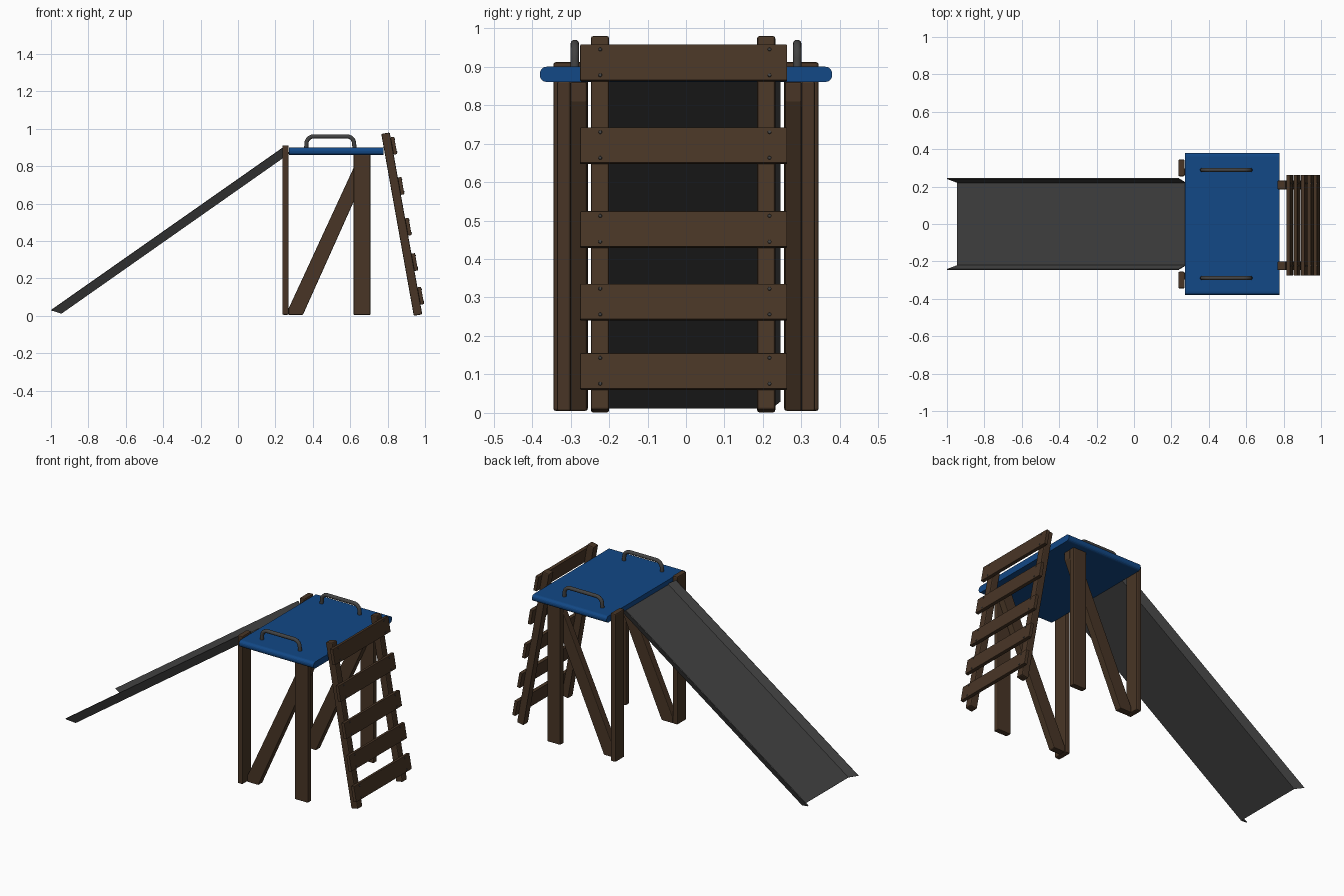
import bpy, bmesh, math
from mathutils import Matrix, Vector

if "Cube" in bpy.data.objects:
    bpy.data.objects.remove(bpy.data.objects["Cube"])


def material(name, rgb):
    m = bpy.data.materials.new(name)
    m.diffuse_color = (*rgb, 1)
    m.use_nodes = True
    m.node_tree.nodes["Principled BSDF"].inputs["Base Color"].default_value = m.diffuse_color
    return m


WOOD = material("brown wood", (0.065, 0.036, 0.019))
BLUE = material("blue board", (0.006, 0.065, 0.24))
METAL = material("dark grey", (0.055, 0.055, 0.055))


def make(name, bm, mat, bevel=0.0, segments=2):
    bmesh.ops.recalc_face_normals(bm, faces=bm.faces)
    me = bpy.data.meshes.new(name)
    bm.to_mesh(me)
    bm.free()
    me.materials.append(mat)
    ob = bpy.data.objects.new(name, me)
    bpy.context.collection.objects.link(ob)
    if bevel:
        b = ob.modifiers.new("bevel", "BEVEL")
        b.width, b.segments = bevel, segments
    return ob


def box(name, lo, hi, mat, bevel=0.0, frame=Matrix()):
    lo, hi = Vector(lo), Vector(hi)
    bm = bmesh.new()
    bmesh.ops.create_cube(bm, size=1, matrix=frame @ Matrix.Translation((lo + hi) / 2)
                          @ Matrix.Diagonal((*(hi - lo), 1)))
    return make(name, bm, mat, bevel)


def prism(name, outline, axis, a, b, mat, bevel=0.0):
    """Extrude an outline along x (outline in yz) or y (outline in xz)."""
    bm = bmesh.new()
    put = (lambda p: (a, *p)) if axis == "x" else (lambda p: (p[0], a, p[1]))
    face = bm.faces.new([bm.verts.new(put(p)) for p in outline])
    new = bmesh.ops.extrude_face_region(bm, geom=[face])["geom"]
    step = (b - a, 0, 0) if axis == "x" else (0, b - a, 0)
    bmesh.ops.translate(bm, vec=step, verts=[v for v in new if isinstance(v, bmesh.types.BMVert)])
    return make(name, bm, mat, bevel)


# platform with rounded long sides
outline = []
for cy, cz, start in ((0.362, 0.882, 0), (-0.362, 0.882, 90), (-0.362, 0.878, 180), (0.362, 0.878, 270)):
    for i in range(5):
        t = math.radians(start + i * 22.5)
        outline.append((cy + 0.018 * math.cos(t), cz + 0.018 * math.sin(t)))
prism("platform", outline, "x", 0.272, 0.778, BLUE)

# posts, braces and handles on both sides
brace = [(0.271, 0.005), (0.347, 0.005), (0.708, 0.81), (0.708, 0.86), (0.65, 0.86), (0.271, 0.04)]
for s, side in ((-1, "front"), (1, "back")):
    def span(u, v):
        return sorted((s * u, s * v))
    y0, y1 = span(0.255, 0.345)
    box(side + "_slide_post", (0.237, y0, 0.005), (0.271, y1, 0.912), WOOD, 0.007)
    y0, y1 = span(0.30, 0.335)
    box(side + "_ladder_post", (0.618, y0, 0.005), (0.708, y1, 0.862), WOOD, 0.005)
    y0, y1 = span(0.258, 0.30)
    prism(side + "_brace", brace, "y", y0, y1, WOOD, 0.004)

    path = [(0.364, 0.89)]
    for cx, start in ((0.404, 180), (0.583, 90)):
        for i in range(7):
            t = math.radians(start - i * 15)
            path.append((cx + 0.038 * math.cos(t), 0.921 + 0.038 * math.sin(t)))
    path.append((0.623, 0.89))
    cu = bpy.data.curves.new(side + "_handle", "CURVE")
    cu.dimensions = "3D"
    cu.bevel_depth, cu.bevel_resolution, cu.use_fill_caps = 0.0115, 3, True
    sp = cu.splines.new("POLY")
    sp.points.add(len(path) - 1)
    for p, (x, z) in zip(sp.points, path):
        p.co = (x, s * 0.289, z, 1)
    sp.use_smooth = True
    cu.materials.append(METAL)
    bpy.context.collection.objects.link(bpy.data.objects.new(side + "_handle", cu))

# sheet metal slide with flared lips
bm = bmesh.new()
low = [(-1.0, -0.243, 0.030), (-0.945, -0.222, 0.013), (-0.945, 0.222, 0.013), (-1.0, 0.243, 0.030)]
high = [(0.238, -0.243, 0.898), (0.278, -0.220, 0.872), (0.278, 0.220, 0.872), (0.238, 0.243, 0.898)]
a = [bm.verts.new(p) for p in low]
b = [bm.verts.new(p) for p in high]
for i in range(3):
    bm.faces.new((a[i], a[i + 1], b[i + 1], b[i]))
slide = make("slide", bm, METAL)
sol = slide.modifiers.new("thickness", "SOLIDIFY")
sol.thickness, sol.offset = 0.005, 0

# leaning ladder: local z runs along the rails, local x points outwards
tilt = -math.atan2(0.1725, 0.965)
lean = Matrix.Translation((0.9625, 0, 0.004)) @ Matrix.Rotation(tilt, 4, "Y")
for y, side in ((-0.2235, "front"), (0.2085, "back")):
    box(side + "_ladder_rail", (-0.023, y - 0.0235, 0), (0.023, y + 0.0235, 0.988), WOOD, 0.006, lean)
for n, z in enumerate((0.098, 0.278, 0.467, 0.685, 0.90)):
    c = z / math.cos(tilt)
    box(f"ladder_step_{n + 1}", (0.022, -0.275, c - 0.047), (0.042, 0.263, c + 0.047), WOOD, 0.002, lean)
    # screw heads
    bm = bmesh.new()
    for y in (-0.223, 0.217):
        for dz in (-0.034, 0.034):
            bmesh.ops.create_cone(bm, cap_ends=True, segments=10, radius1=0.005, radius2=0.004, depth=0.003,
                                  matrix=lean @ Matrix.Translation((0.043, y, c + dz))
                                  @ Matrix.Rotation(math.pi / 2, 4, "Y"))
    make(f"step_screws_{n + 1}", bm, METAL)
